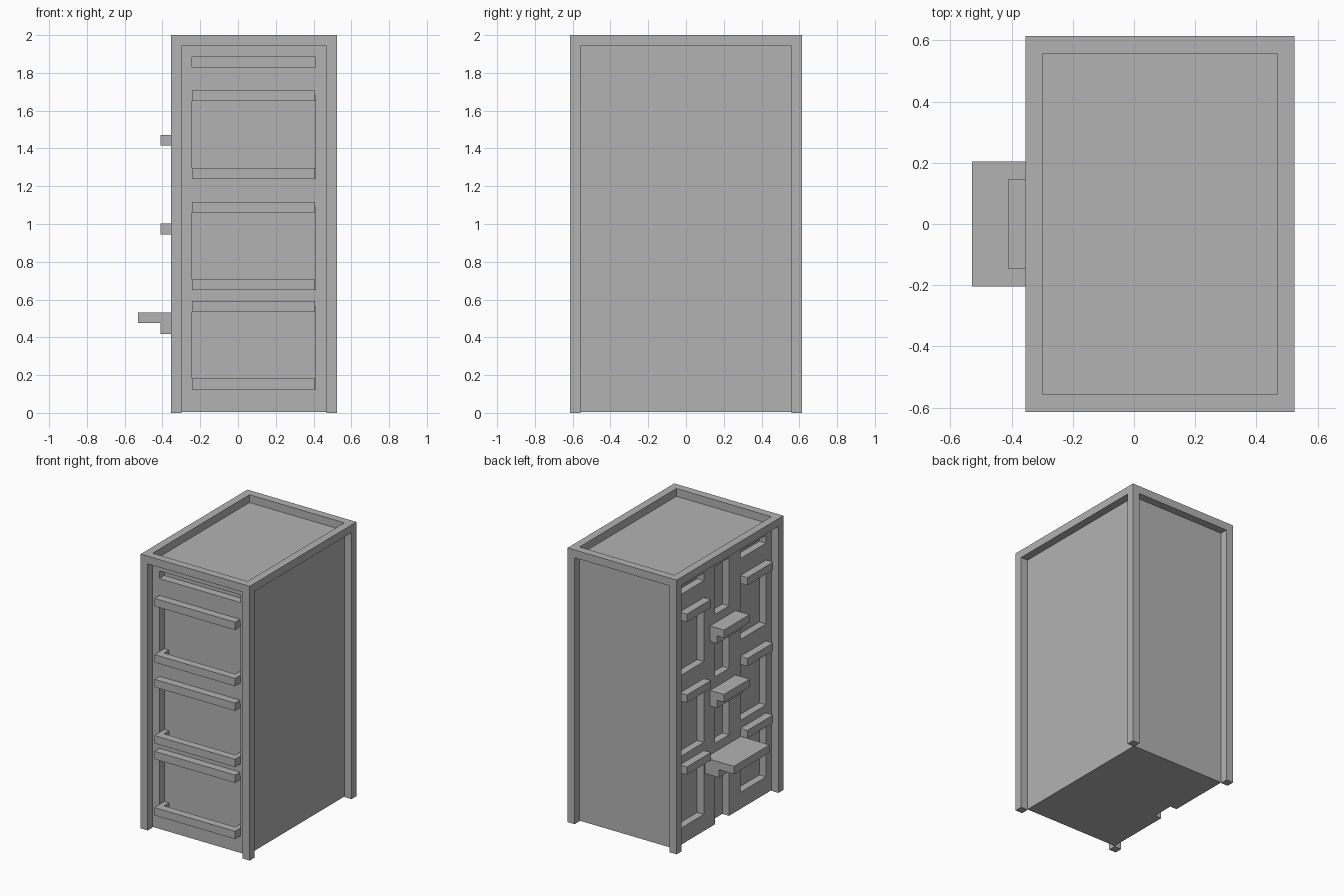
import bpy
import bmesh
from mathutils import Vector

cube = bpy.data.objects.get("Cube")
if cube:
    bpy.data.objects.remove(cube, do_unlink=True)

grey = bpy.data.materials.new("plain grey")
grey.use_nodes = True
grey.diffuse_color = (0.45, 0.45, 0.45, 1)
grey.node_tree.nodes["Principled BSDF"].inputs["Base Color"].default_value = grey.diffuse_color


def boxes(name, parts):
    """One object made of boxes, each given as x, y and z ranges."""
    bm = bmesh.new()
    for ranges in parts:
        verts = bmesh.ops.create_cube(bm, size=1)["verts"]
        for v in verts:
            v.co = Vector([lo + (c + 0.5) * (hi - lo) for c, (lo, hi) in zip(v.co, ranges)])
    mesh = bpy.data.meshes.new(name)
    bm.to_mesh(mesh)
    bm.free()
    mesh.materials.append(grey)
    ob = bpy.data.objects.new(name, mesh)
    bpy.context.collection.objects.link(ob)
    return ob


T = 0.057                                # frame thickness and recess depth
X0, X1, Y = -0.355, 0.525, 0.615         # outer footprint
TOP = 2 - T
xi0, xi1, yi = X0 + T, X1 - T, Y - T     # inset panel planes
storeys = (1.24, 0.65, 0.125)            # window sills
columns = ((0.22, 0.497), (-0.497, -0.2))
slot_z = (1.83, 1.885)
middle_y = (-0.07, 0.09)
front_x = (-0.243, 0.41)

# Recesses: front windows, side windows, top slots and middle openings
cut_front = (-yi - 0.02, -yi + T)
cut_side = (xi0 - 0.02, xi0 + T - 0.003)
cuts = [(front_x, cut_front, slot_z)]
for y in columns:
    cuts.append((cut_side, y, slot_z))
for z in storeys:
    window = (z, z + 0.44)
    cuts.append((front_x, cut_front, window))
    for y in columns:
        cuts.append((cut_side, y, window))
for z0, z1 in ((1.535, 1.885), (1.08, 1.44), (0.595, 0.97), (-0.05, 0.45)):
    cuts.append((cut_side, middle_y, (z0, z1)))

# Body with the recesses cut in
body = boxes("cabinet_body", [((xi0, xi1), (-yi, yi), (0.004, TOP))])
cutter = boxes("recess_cutter", cuts)
cutter.hide_render = True
mod = body.modifiers.new("recesses", "BOOLEAN")
mod.operation = "DIFFERENCE"
mod.solver = "EXACT"
mod.object = cutter
bpy.context.view_layer.update()
cut_mesh = bpy.data.meshes.new_from_object(body.evaluated_get(bpy.context.evaluated_depsgraph_get()))
body.modifiers.clear()
body.data = cut_mesh
bpy.data.objects.remove(cutter, do_unlink=True)

# Corner posts
sides_x = ((X0, xi0), (xi1, X1))
sides_y = ((-Y, -yi), (yi, Y))
boxes("corner_posts", [(x, y, (0, 2)) for x in sides_x for y in sides_y])

# Raised rim around the top
rim = [((xi0, xi1), y, (TOP, 2)) for y in sides_y]
rim += [(x, (-yi, yi), (TOP, 2)) for x in sides_x]
boxes("top_rim", rim)

# Front rails above and below each window, with returns into the recess
for i, sill in enumerate(storeys):
    parts = []
    for z in ((sill, sill + T), (sill + 0.41, sill + 0.467)):
        parts.append(((-0.243, 0.407), (-Y, -yi), z))
        for x in ((-0.243, -0.206), (0.37, 0.407)):
            parts.append((x, (-yi, -yi + T), z))
    boxes(f"front_rails_{i + 1}", parts)

# Side rails over each side window
boxes("side_rails", [((X0, xi0), y, (z + 0.41, z + 0.467)) for z in storeys for y in columns])

# Two small ledges and a wide step, each on a shorter bracket
for name, z, half, reach in (("upper_ledge", 1.415, 0.147, -0.41),
                             ("middle_ledge", 0.945, 0.147, -0.41),
                             ("wide_step", 0.475, 0.205, -0.53)):
    leg = X0 if reach > -0.5 else -0.41
    boxes(name, [((reach, xi0), (-half, half), (z, z + T)),
                 ((leg, xi0), (-half, half), (z - T, z))])
